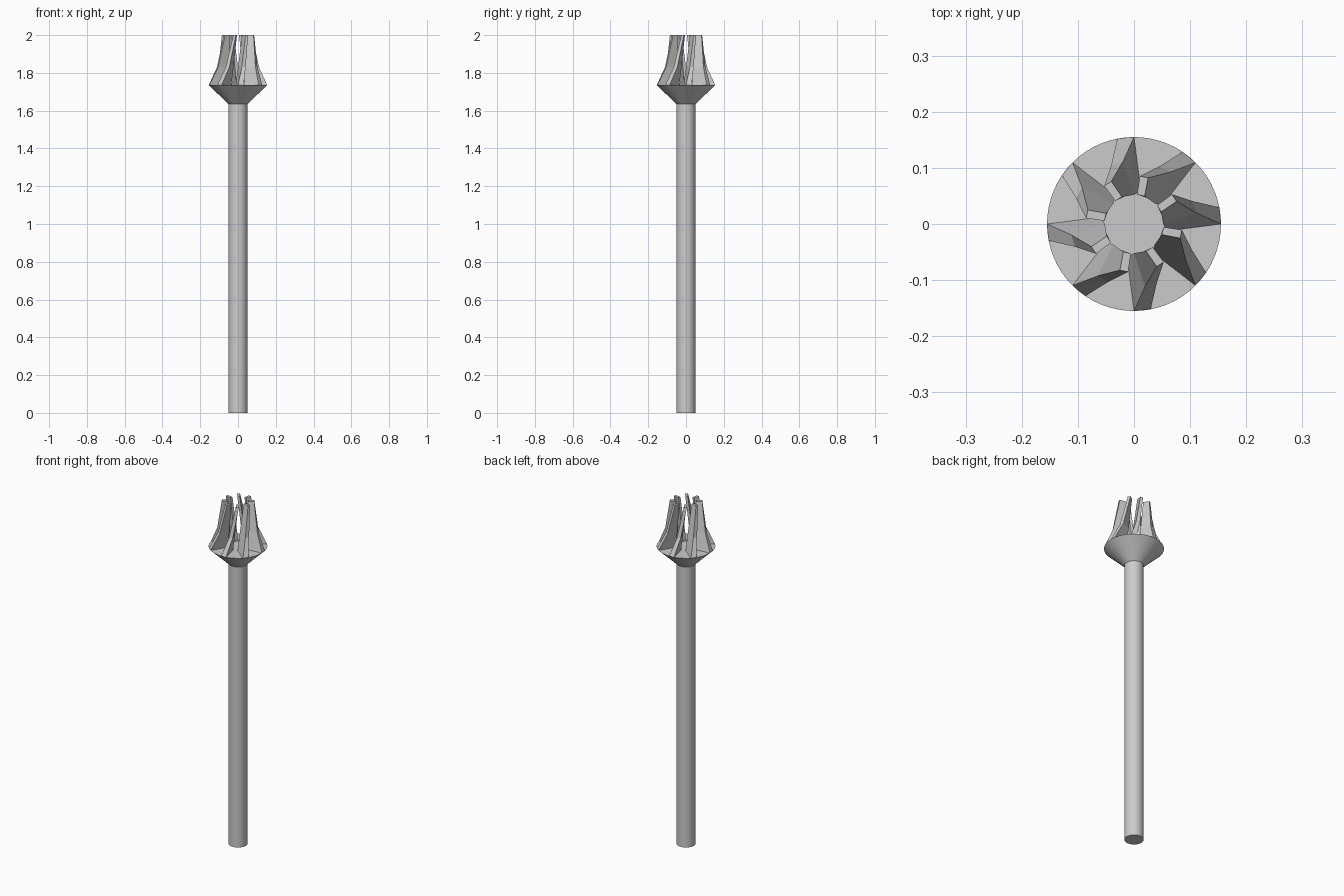
import bpy, bmesh
from math import sin, cos, radians, pi

if "Cube" in bpy.data.objects:
    bpy.data.objects.remove(bpy.data.objects["Cube"])


def lathe(name, rings, n):
    """Closed turned solid from (radius, z) rings."""
    bm = bmesh.new()
    loops = [[bm.verts.new((r * cos(2 * pi * i / n), r * sin(2 * pi * i / n), z))
              for i in range(n)] for r, z in rings]
    for a, b in zip(loops, loops[1:]):
        for i in range(n):
            j = (i + 1) % n
            bm.faces.new((a[i], a[j], b[j], b[i]))
    bm.faces.new(loops[0][::-1])
    bm.faces.new(loops[-1])
    return finish(name, bm)


def finish(name, bm):
    bmesh.ops.recalc_face_normals(bm, faces=bm.faces)
    me = bpy.data.meshes.new(name)
    bm.to_mesh(me)
    bm.free()
    ob = bpy.data.objects.new(name, me)
    bpy.context.collection.objects.link(ob)
    return ob


def smooth(ob):
    bpy.ops.object.select_all(action='DESELECT')
    ob.select_set(True)
    bpy.context.view_layer.objects.active = ob
    bpy.ops.object.shade_smooth_by_angle(angle=radians(30))


# Handle and flared collar
smooth(lathe("shaft", [(0.05, 0), (0.05, 1.635)], 64))
smooth(lathe("collar", [(0.05, 1.635), (0.155, 1.735)], 64))

# Blade cross-sections: z, outer radius, outer angles, inner radius, inner angles
SECTIONS = [
    (1.735, 0.155, 0, 11, 0.060, -12, 9),
    (1.830, 0.113, 10, 21, 0.052, 0, 18),
    (2.000, 0.086, 28, 38, 0.053, 24, 39),
]

# Eight twisted crown blades
for k in range(8):
    bm = bmesh.new()
    loops = []
    for z, ro, o1, o2, ri, i1, i2 in SECTIONS:
        corners = [(ro, o1), (ro, o2), (ri, i2), (ri, i1)]
        loops.append([bm.verts.new((r * cos(radians(a + 45 * k)),
                                    r * sin(radians(a + 45 * k)), z))
                      for r, a in corners])
    for a, b in zip(loops, loops[1:]):
        for i in range(4):
            j = (i + 1) % 4
            bm.faces.new((a[i], a[j], b[j], b[i]))
    bm.faces.new(loops[0][::-1])
    bm.faces.new(loops[-1])
    finish(f"crown_blade_{k + 1}", bm)
